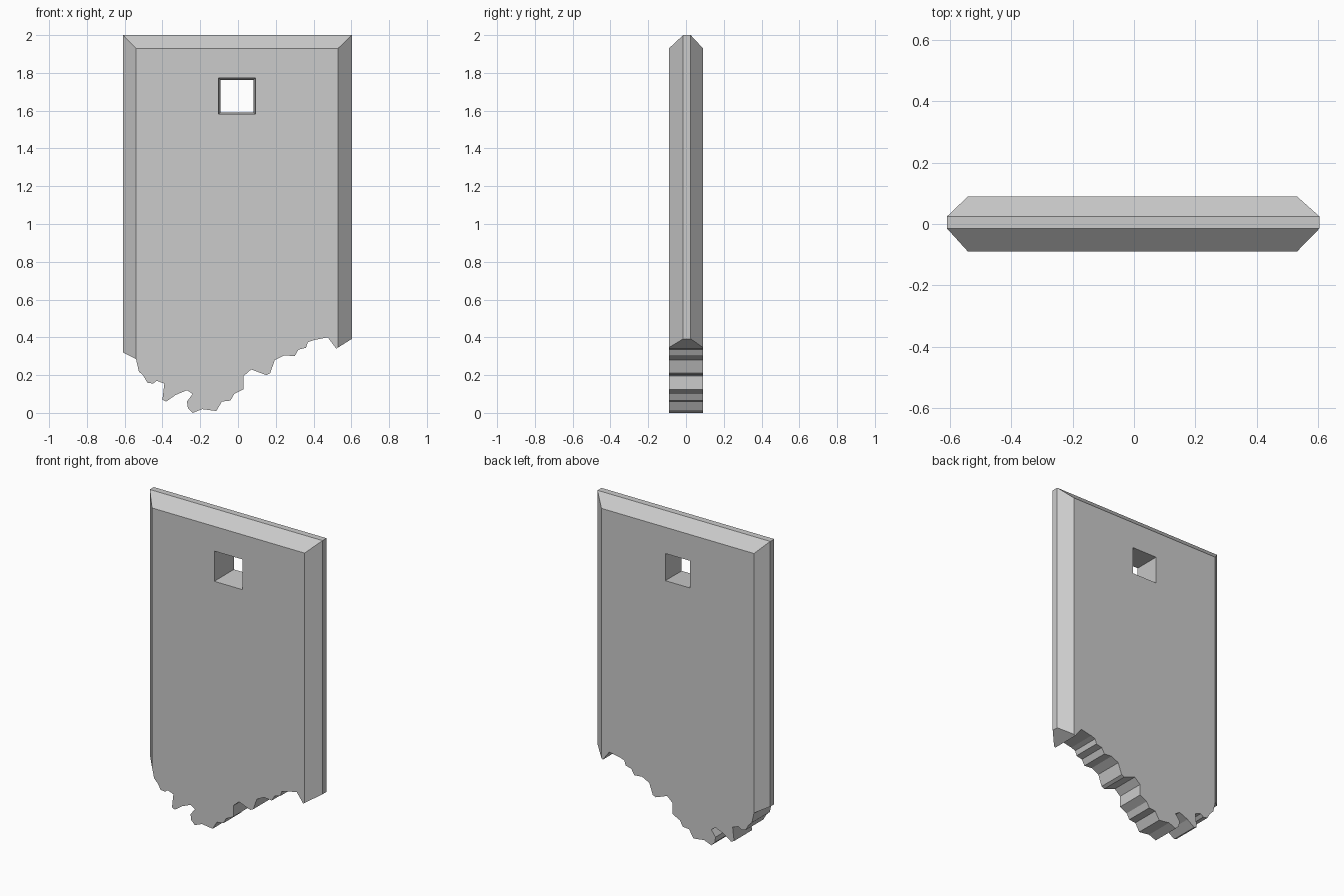
import bpy, bmesh

if "Cube" in bpy.data.objects:
    bpy.data.objects.remove(bpy.data.objects["Cube"])


def loft(name, rings):
    """Closed solid through equally sized rings of (x, y, z) points."""
    bm = bmesh.new()
    vs = [[bm.verts.new(p) for p in r] for r in rings]
    n = len(vs[0])
    for a, b in zip(vs, vs[1:]):
        for i in range(n):
            j = (i + 1) % n
            bm.faces.new((a[i], a[j], b[j], b[i]))
    bm.faces.new(vs[0])
    bm.faces.new(vs[-1])
    bmesh.ops.recalc_face_normals(bm, faces=bm.faces)
    me = bpy.data.meshes.new(name)
    bm.to_mesh(me)
    bm.free()
    ob = bpy.data.objects.new(name, me)
    bpy.context.collection.objects.link(ob)
    return ob


def rect(x0, x1, z0, z1, y):
    return [(x0, y, z0), (x1, y, z0), (x1, y, z1), (x0, y, z1)]


def cut(ob, cutter, operation):
    m = ob.modifiers.new(operation.lower(), 'BOOLEAN')
    m.operation = operation
    m.solver = 'EXACT'
    m.object = cutter
    bpy.context.view_layer.objects.active = ob
    bpy.ops.object.modifier_apply(modifier=m.name)
    bpy.data.objects.remove(cutter)


# Slab with chamfered sides and top edge
slab = loft("broken_slab", [
    rect(-0.54, 0.53, -0.2, 1.93, -0.09),
    rect(-0.608, 0.603, -0.2, 2.0, -0.015),
    rect(-0.608, 0.603, -0.2, 2.0, 0.025),
    rect(-0.54, 0.53, -0.2, 1.93, 0.09),
])

# Ragged broken bottom edge, left to right
jagged = [
    (-.75, .395), (-.61, .32), (-.54, .285), (-.525, .22), (-.50, .195),
    (-.48, .16), (-.45, .155), (-.43, .17), (-.39, .155), (-.40, .07),
    (-.38, .06), (-.33, .095), (-.27, .12), (-.24, .10), (-.27, .06),
    (-.265, .025), (-.24, 0), (-.19, .02), (-.115, .01), (-.085, .06),
    (-.04, .065), (-.02, .10), (.03, .125), (.03, .195), (.07, .23),
    (.15, .20), (.17, .21), (.195, .28), (.245, .305), (.30, .30),
    (.32, .335), (.36, .345), (.37, .375), (.40, .385), (.475, .40),
    (.52, .34), (.60, .39), (.75, .485),
]
outline = jagged + [(.75, 2.3), (-.75, 2.3)]
cut(slab, loft("break_cutter", [[(x, y, z) for x, z in outline] for y in (-.3, .3)]), 'INTERSECT')

# Slightly tapered square hole near the top
cut(slab, loft("hole_cutter", [
    rect(-.105, .095, 1.58, 1.775, -.12),
    rect(-.09, .08, 1.593, 1.762, .12),
]), 'DIFFERENCE')
